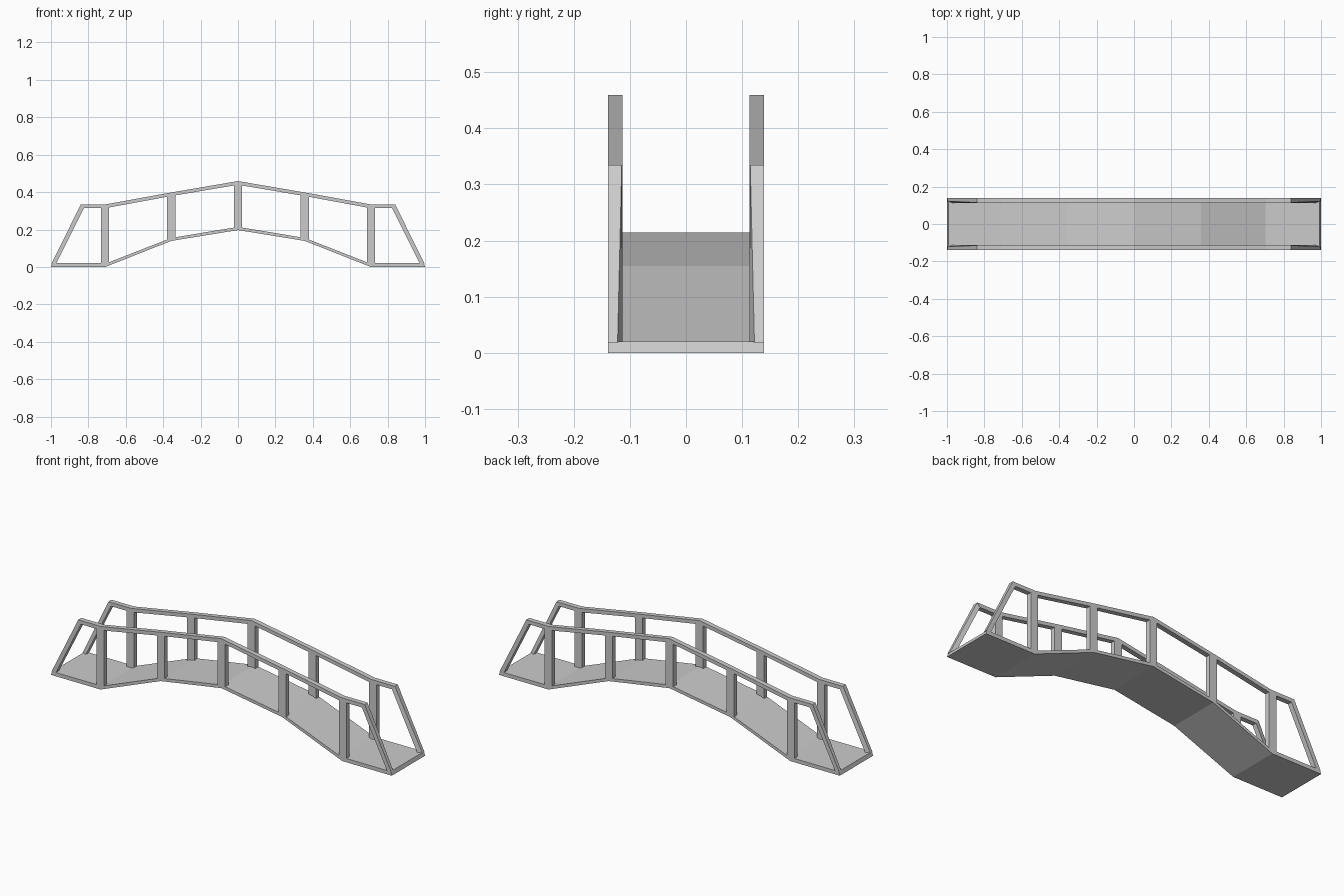
import bpy, bmesh

if "Cube" in bpy.data.objects:
    bpy.data.objects.remove(bpy.data.objects["Cube"])


def loft(name, near, far):
    """Solid between two matching polygons."""
    bm = bmesh.new()
    a = [bm.verts.new(p) for p in near]
    b = [bm.verts.new(p) for p in far]
    n = len(a)
    bm.faces.new(a)
    bm.faces.new(b[::-1])
    for i in range(n):
        j = (i + 1) % n
        bm.faces.new((a[j], a[i], b[i], b[j]))
    bmesh.ops.recalc_face_normals(bm, faces=bm.faces)
    bmesh.ops.triangulate(bm, faces=[f for f in bm.faces if len(f.verts) > 4])
    me = bpy.data.meshes.new(name)
    bm.to_mesh(me)
    bm.free()
    ob = bpy.data.objects.new(name, me)
    bpy.context.collection.objects.link(ob)
    return ob


def prism(name, profile, y0, y1):
    return loft(name, [(x, y0, z) for x, z in profile], [(x, y1, z) for x, z in profile])


def mirrored(half):
    """Left-to-right line from its right half, which starts at x = 0."""
    return [(-x, z) for x, z in half[:0:-1]] + half


def height(line, x):
    for (x0, z0), (x1, z1) in zip(line, line[1:]):
        if x0 <= x <= x1:
            return z0 + (z1 - z0) * (x - x0) / (x1 - x0)


OUT, INN = 0.139, 0.113

# Arched deck
deck_low = mirrored([(0, 0.197), (0.357, 0.139), (0.709, 0), (1, 0)])
deck_top = mirrored([(0, 0.214), (0.357, 0.155), (0.702, 0.02), (0.993, 0.02)])
prism("deck", deck_low + deck_top[::-1], -OUT, OUT)

# Handrail lines
rail_top = mirrored([(0, 0.459), (0.357, 0.398), (0.705, 0.335), (0.84, 0.335)])
rail_low = mirrored([(0, 0.439), (0.357, 0.379), (0.705, 0.315), (0.826, 0.315)])

for side, s in (("front", -1), ("back", 1)):
    prism(f"{side}_handrail", rail_top + rail_low[::-1], s * INN, s * OUT)

    # Upright posts
    for i, c in enumerate((-0.711, -0.357, 0, 0.357, 0.711)):
        xs = sorted({c - 0.022, c, c + 0.022})
        bottom = [(x, height(deck_top, x) - 0.004) for x in xs]
        top = [(x, height(rail_low, x) + 0.004) for x in xs[::-1]]
        prism(f"{side}_post_{i + 1}", bottom + top, s * INN, s * OUT)

    # Slanted end posts, narrowing toward the foot
    for end, e in (("left", -1), ("right", 1)):
        def ring(x_out, x_in, z_out, z_in, y_edge):
            return [(e * x_out, s * OUT, z_out), (e * x_out, s * y_edge, z_out),
                    (e * x_in, s * INN, z_in), (e * x_in, s * OUT, z_in)]
        loft(f"{side}_{end}_end_post",
             ring(0.997, 0.972, 0.018, 0.018, 0.122),
             ring(0.84, 0.824, 0.335, 0.315, 0.1145))
